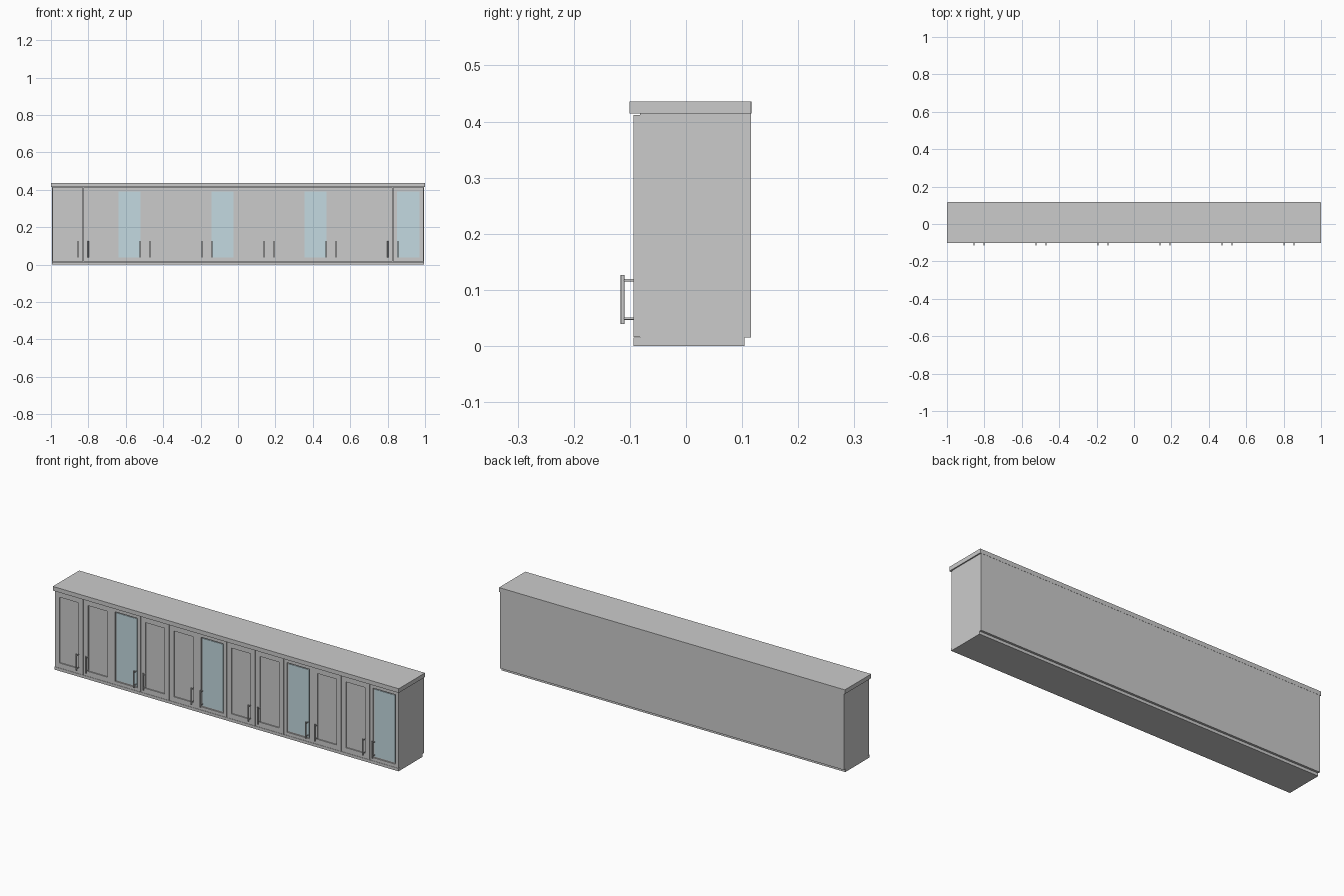
import bpy, bmesh
from mathutils import Matrix, Vector

if "Cube" in bpy.data.objects:
    bpy.data.objects.remove(bpy.data.objects["Cube"])

HALF = 0.994            # half width of the cabinet run
DOORS = 12
PITCH = 2 * HALF / DOORS
FRONT, DOOR_BACK = -0.094, -0.082
Z0, Z1 = 0.015, 0.413   # door bottom and top

glass_mat = bpy.data.materials.new("pale_glass")
glass_mat.diffuse_color = (0.55, 0.7, 0.75, 1)
glass_mat.use_nodes = True
glass_mat.node_tree.nodes["Principled BSDF"].inputs["Base Color"].default_value = glass_mat.diffuse_color


def finish(bm, name):
    bmesh.ops.recalc_face_normals(bm, faces=bm.faces)
    mesh = bpy.data.meshes.new(name)
    bm.to_mesh(mesh)
    bm.free()
    obj = bpy.data.objects.new(name, mesh)
    bpy.context.collection.objects.link(obj)
    return obj


def add_box(bm, lo, hi):
    lo, hi = Vector(lo), Vector(hi)
    mat = Matrix.Translation((lo + hi) / 2) @ Matrix.Diagonal((*(hi - lo), 1))
    return bmesh.ops.create_cube(bm, size=1, matrix=mat)["verts"]


def box(name, lo, hi):
    bm = bmesh.new()
    add_box(bm, lo, hi)
    return finish(bm, name)


def panel_door(name, x0, x1, frame, depth):
    # slab with the front face inset and pushed in
    bm = bmesh.new()
    add_box(bm, (x0, FRONT, Z0 + 0.001), (x1, DOOR_BACK, Z1 - 0.001))
    bm.normal_update()
    face = min(bm.faces, key=lambda f: f.normal.y)
    bmesh.ops.inset_individual(bm, faces=[face], thickness=frame)
    inner = bmesh.ops.extrude_discrete_faces(bm, faces=[face])["faces"][0]
    bmesh.ops.translate(bm, verts=inner.verts, vec=(0, depth, 0))
    return finish(bm, name)


def add_rod(bm, centre, radius, length, rot=Matrix()):
    bmesh.ops.create_cone(bm, cap_ends=True, segments=16, radius1=radius,
                          radius2=radius, depth=length,
                          matrix=Matrix.Translation(centre) @ rot)


def handle(name, x):
    # upright bar on two short posts
    bm = bmesh.new()
    add_rod(bm, (x, -0.1128, 0.083), 0.0035, 0.088)
    for z in (0.049, 0.117):
        add_rod(bm, (x, -0.102, z), 0.0023, 0.02, Matrix.Rotation(1.5707963, 4, 'X'))
    obj = finish(bm, name)
    bpy.context.view_layer.objects.active = obj
    obj.select_set(True)
    bpy.ops.object.shade_smooth_by_angle()
    obj.select_set(False)


# cabinet body, back panel, bottom rail
box("cabinet_body", (-HALF, DOOR_BACK, Z0), (HALF, 0.104, 0.415))
box("back_panel", (-HALF, 0.104, Z0), (HALF, 0.1155, 0.415))
box("bottom_rail", (-HALF, FRONT, 0), (HALF, 0.104, Z0))

# top board with slightly eased upright corners
top = box("top_board", (-1, -0.101, 0.414), (1, 0.1163, 0.436))
bm = bmesh.new()
bm.from_mesh(top.data)
corners = [e for e in bm.edges if abs(e.verts[0].co.z - e.verts[1].co.z) > 0.01]
bmesh.ops.bevel(bm, geom=corners, offset=0.002, segments=2, affect='EDGES', profile=0.5)
bm.to_mesh(top.data)
bm.free()

# doors: every third one glazed, handles meeting in pairs
for i in range(DOORS):
    x0 = -HALF + i * PITCH + 0.001
    x1 = x0 + PITCH - 0.002
    if i % 3 == 2:
        panel_door(f"glass_door_frame_{i}", x0, x1, 0.023, 0.007)
        pane = box(f"glass_pane_{i}", (x0 + 0.022, FRONT + 0.004, Z0 + 0.023),
                   (x1 - 0.022, FRONT + 0.0085, Z1 - 0.023))
        pane.data.materials.append(glass_mat)
    else:
        panel_door(f"panel_door_{i}", x0, x1, 0.037, 0.006)
    handle(f"door_handle_{i}", x1 - 0.026 if i % 2 == 0 else x0 + 0.026)
